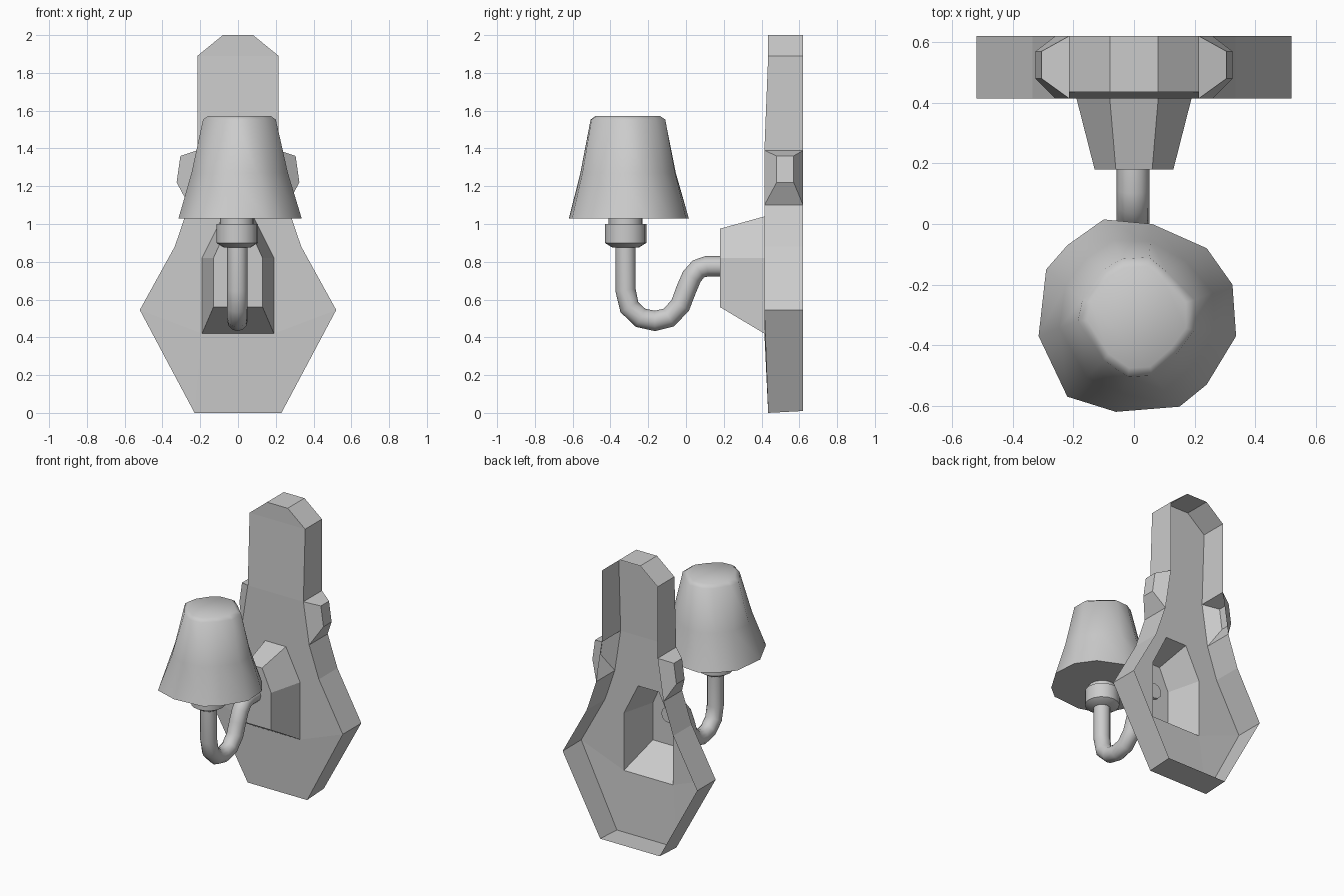
import bpy, bmesh, math

if "Cube" in bpy.data.objects:
    bpy.data.objects.remove(bpy.data.objects["Cube"])


def finish(bm, name, smooth=None):
    bmesh.ops.recalc_face_normals(bm, faces=bm.faces)
    me = bpy.data.meshes.new(name)
    bm.to_mesh(me)
    bm.free()
    ob = bpy.data.objects.new(name, me)
    bpy.context.collection.objects.link(ob)
    if smooth:
        bpy.ops.object.select_all(action='DESELECT')
        ob.select_set(True)
        bpy.context.view_layer.objects.active = ob
        bpy.ops.object.shade_smooth_by_angle(angle=math.radians(smooth))
    return ob


def loop_edges(bm, vs):
    return [bm.edges.new((vs[i], vs[(i + 1) % len(vs)])) for i in range(len(vs))]


def bridge(bm, a, b, skip=()):
    n = len(a)
    for i in range(n):
        if i not in skip:
            j = (i + 1) % n
            bm.faces.new((a[i], a[j], b[j], b[i]))


def loft(name, rings, cap_start=True, cap_end=True, smooth=None):
    bm = bmesh.new()
    loops = [[bm.verts.new(p) for p in r] for r in rings]
    for a, b in zip(loops, loops[1:]):
        bridge(bm, a, b)
    if cap_start:
        bm.faces.new(loops[0])
    if cap_end:
        bm.faces.new(loops[-1])
    return finish(bm, name, smooth)


def mirrored(half):
    return half + [(-x, z) for x, z in reversed(half)]


def circle(r, z, cx, cy, n=16):
    return [(cx + r * math.cos(2 * math.pi * i / n),
             cy + r * math.sin(2 * math.pi * i / n), z) for i in range(n)]


# Outlines in x, z
plate = mirrored([(.23, 0), (.52, .545), (.335, .88), (.26, 1.1),
                  (.215, 1.39), (.215, 1.89), (.08, 2)])
boss_base = mirrored([(.19, .42), (.19, .82), (.08, 1.04)])
boss_nose = mirrored([(.13, .56), (.13, .82), (.06, .975)])
FRONT, BACK = .415, .62

# Back plate: open-backed shell, holed behind the boss, with a flared ear each side
bm = bmesh.new()
front = [bm.verts.new((x, FRONT + (.02 if z < .1 or z > 1.8 else 0), z)) for x, z in plate]
back = [bm.verts.new((x, BACK, z + (.01 if z == 0 else 0))) for x, z in plate]
hole = [bm.verts.new((x, FRONT, z)) for x, z in boss_base]
edges = loop_edges(bm, front) + loop_edges(bm, hole)
bmesh.ops.triangle_fill(bm, edges=edges, use_beauty=True, use_dissolve=False)
ears = (3, len(plate) - 5)
bridge(bm, front, back, skip=ears)
for i, s in zip(ears, (1, -1)):
    low, high = (i, i + 1) if s == 1 else (i + 1, i)
    base = [front[low], front[high], back[high], back[low]]
    tip = [bm.verts.new(p) for p in ((s * .325, .48, 1.22), (s * .305, .48, 1.36),
                                     (s * .305, .57, 1.36), (s * .325, .57, 1.22))]
    bridge(bm, base, tip)
    bm.faces.new(tip)
finish(bm, "back_plate")

# Hollow boss in front of the plate
loft("arm_boss", [[(x, FRONT, z) for x, z in boss_base],
                  [(x, .18, z) for x, z in boss_nose]], cap_start=False)

# Curved arm
cu = bpy.data.curves.new("lamp_arm", 'CURVE')
cu.dimensions = '3D'
cu.bevel_depth = .054
cu.bevel_resolution = 4
cu.use_fill_caps = True
path = [(-.32, .9), (-.32, .65), (-.3, .56), (-.24, .503), (-.165, .487), (-.09, .505),
        (-.03, .57), (0, .65), (.03, .72), (.065, .762), (.11, .776), (.2, .776)]
sp = cu.splines.new('POLY')
sp.points.add(len(path) - 1)
for p, (y, z) in zip(sp.points, path):
    p.co = (-.003, y, z, 1)
arm = bpy.data.objects.new("lamp_arm", cu)
bpy.context.collection.objects.link(arm)
bpy.ops.object.select_all(action='DESELECT')
arm.select_set(True)
bpy.context.view_layer.objects.active = arm
bpy.ops.object.convert(target='MESH')
bpy.ops.object.shade_smooth_by_angle(angle=math.radians(40))

# Bulb socket and neck
loft("socket", [circle(r, z, -.005, -.32) for r, z in
                ((.07, .875), (.11, .9), (.11, 1.0), (.09, 1.0), (.09, 1.04))], smooth=40)

# Lamp shade: irregular twelve-sided cone
rim = [(.06, 0), (.24, -.08), (.325, -.2), (.337, -.37), (.24, -.53), (.15, -.603),
       (-.06, -.62), (-.22, -.57), (-.315, -.37), (-.29, -.15), (-.22, -.07), (-.1, .015)]
top = [(.05, -.11), (.11, -.16), (.2, -.25), (.2, -.35), (.14, -.43), (.06, -.5),
       (-.02, -.505), (-.1, -.45), (-.185, -.32), (-.17, -.25), (-.1, -.15), (-.04, -.115)]


def shade_ring(t, z, scale=1):
    cx, cy = .01, -.31
    return [(cx + (a + (c - a) * t - cx) * scale, cy + (b + (d - b) * t - cy) * scale, z)
            for (a, b), (c, d) in zip(rim, top)]


loft("lamp_shade", [shade_ring(0, 1.03), shade_ring(.53, 1.27), shade_ring(1, 1.553),
                    shade_ring(1, 1.573, .85)], smooth=50)
